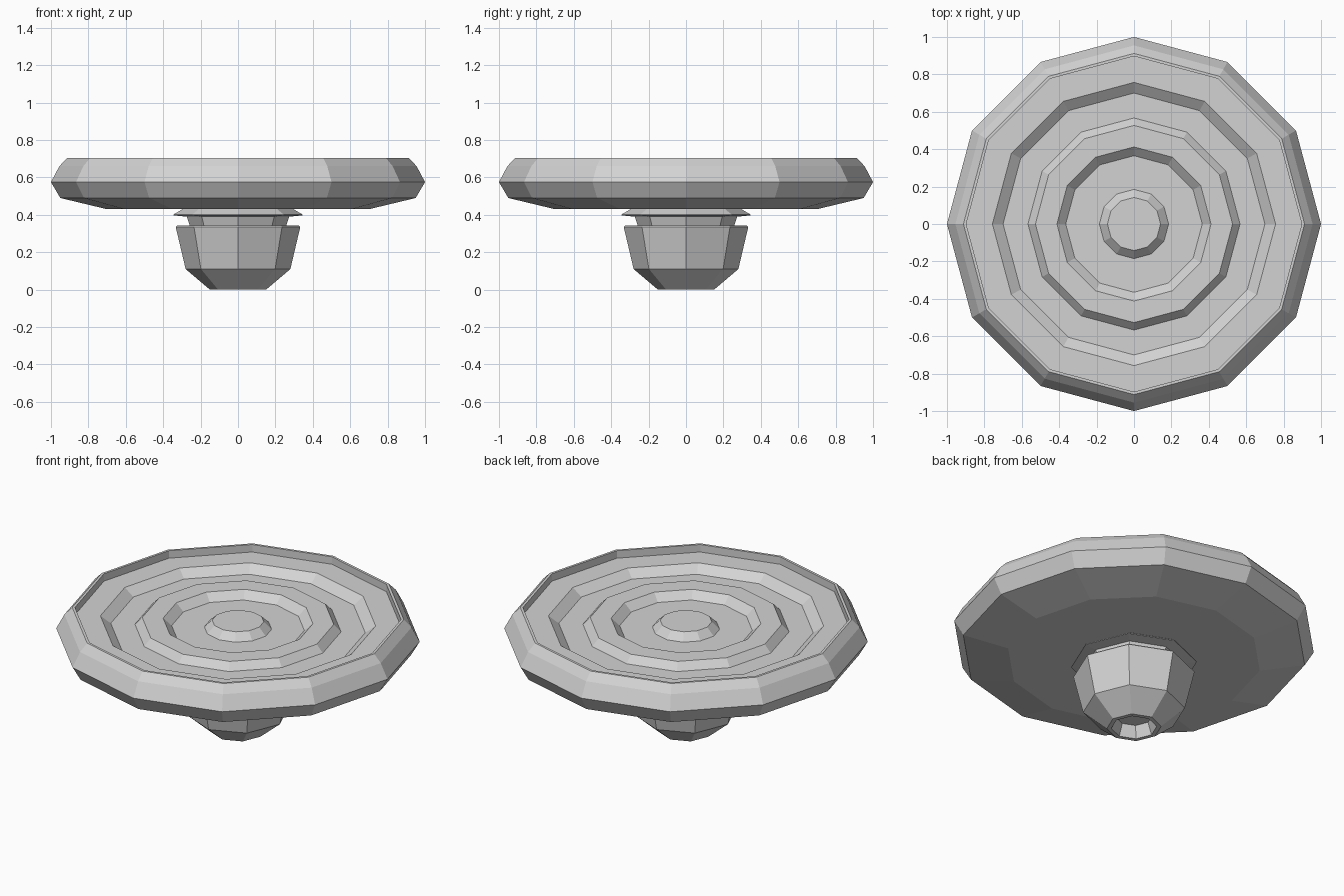
import bpy, bmesh
from math import cos, sin, tau

cube = bpy.data.objects.get("Cube")
if cube:
    bpy.data.objects.remove(cube, do_unlink=True)

grey = bpy.data.materials.new("plain grey")
grey.use_nodes = True
grey.diffuse_color = (0.65, 0.65, 0.65, 1)
grey.node_tree.nodes["Principled BSDF"].inputs["Base Color"].default_value = grey.diffuse_color


def turned_part(name, profile, sides):
    """Turn a (radius, height) profile round z and cap both of its ends."""
    bm = bmesh.new()
    angles = [tau * i / sides for i in range(sides)]
    rings = [[bm.verts.new((r * cos(a), r * sin(a), z)) for a in angles] for r, z in profile]
    for low, high in zip(rings, rings[1:]):
        for i in range(sides):
            j = (i + 1) % sides
            bm.faces.new((low[i], low[j], high[j], high[i]))
    bm.faces.new(rings[0][::-1])
    bm.faces.new(rings[-1])
    bmesh.ops.recalc_face_normals(bm, faces=bm.faces)
    mesh = bpy.data.meshes.new(name)
    bm.to_mesh(mesh)
    bm.free()
    mesh.materials.append(grey)
    obj = bpy.data.objects.new(name, mesh)
    bpy.context.collection.objects.link(obj)
    return obj


# Dish: underside, bevelled rim, then concentric grooves down to the central boss
RIM, RIDGE, GROOVE = 0.705, 0.66, 0.617
turned_part("grooved_disc", [
    (0.70, 0.43), (0.95, 0.49), (1.0, 0.575), (0.955, 0.66), (0.912, RIM),
    (0.897, RIM), (0.897, RIDGE),
    (0.757, RIDGE), (0.70, GROOVE),
    (0.567, GROOVE), (0.527, RIDGE),
    (0.412, RIDGE), (0.365, GROOVE),
    (0.185, GROOVE), (0.142, RIDGE),
], 12)

# Flared collar just below the disc
turned_part("collar", [(0.27, 0.39), (0.345, 0.397), (0.345, 0.402), (0.28, 0.44)], 8)

# Narrow neck between collar and stem
turned_part("neck", [(0.255, 0.335), (0.275, 0.395)], 8)

# Tapered stem with a shallow socket in its foot
turned_part("stem", [
    (0.10, 0.07), (0.125, 0.0), (0.15, 0.0), (0.28, 0.11),
    (0.333, 0.335), (0.325, 0.343),
], 8)
